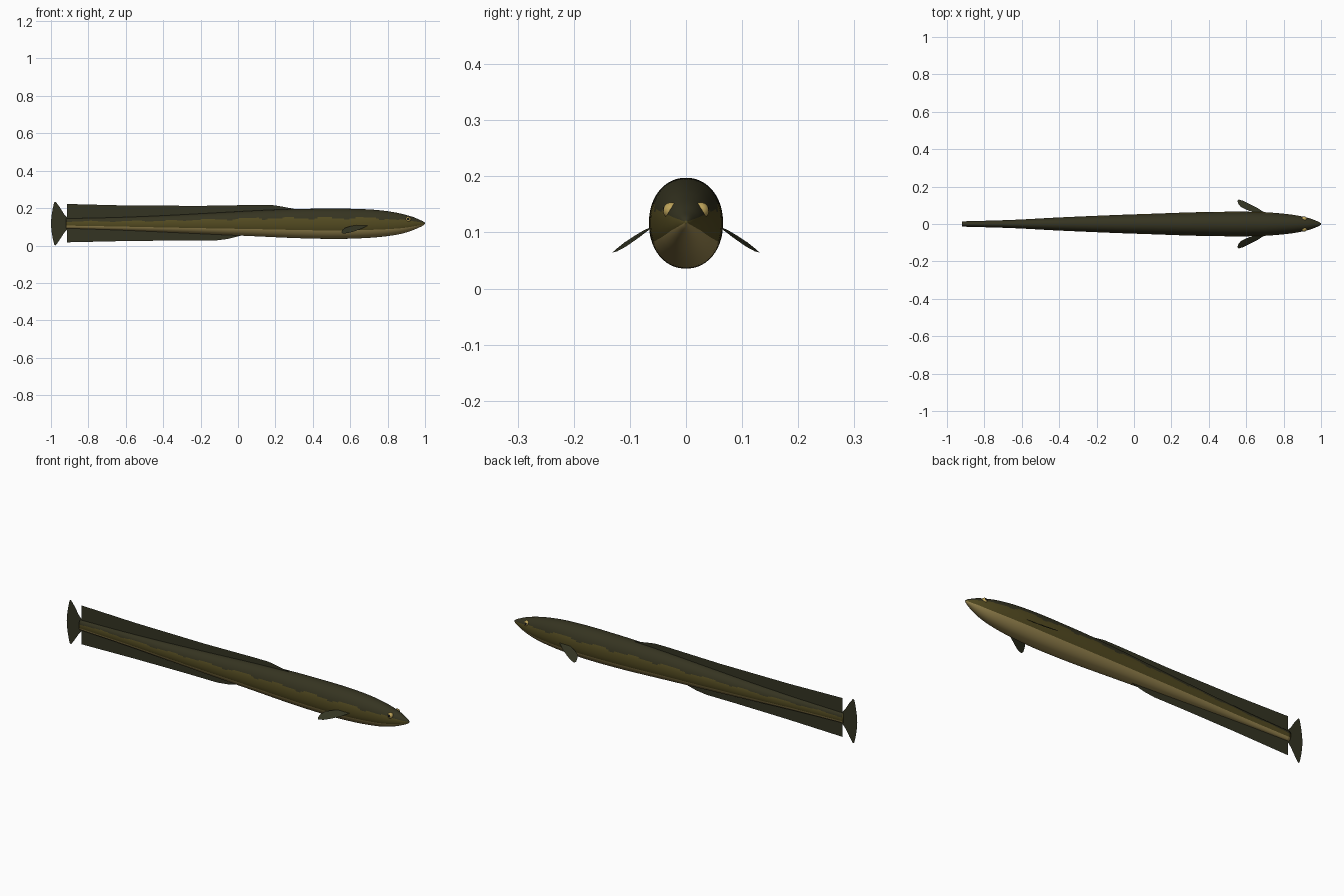
import bpy, bmesh, math
from mathutils import Vector

if "Cube" in bpy.data.objects:
    bpy.data.objects.remove(bpy.data.objects["Cube"])


def material(name, rgb):
    m = bpy.data.materials.new(name)
    m.diffuse_color = (*rgb, 1)
    m.use_nodes = True
    m.node_tree.nodes["Principled BSDF"].inputs["Base Color"].default_value = m.diffuse_color
    return m


BACK = material("dark olive back", (0.036, 0.034, 0.015))
FLANK = material("brown olive flank", (0.086, 0.069, 0.015))
BELLY = material("tan belly", (0.32, 0.24, 0.08))
FIN = material("dark fin", (0.033, 0.034, 0.016))
GOLD = material("gold eye", (0.50, 0.36, 0.10))
BLACK = material("black pupil", (0.006, 0.006, 0.006))


def finish(bm, name, mats, smooth=True):
    me = bpy.data.meshes.new(name)
    bm.normal_update()
    bm.to_mesh(me)
    bm.free()
    for m in mats:
        me.materials.append(m)
    for p in me.polygons:
        p.use_smooth = smooth
    ob = bpy.data.objects.new(name, me)
    bpy.context.collection.objects.link(ob)
    return ob


# Body stations: x, half width, bottom z, top z
STATIONS = [
    (-0.92, .014, .092, .144), (-0.65, .022, .083, .150), (-0.4, .035, .072, .160),
    (-0.1, .048, .058, .176), (0.1, .055, .049, .187), (0.3, .062, .040, .195),
    (0.45, .065, .036, .197), (0.58, .066, .036, .197), (0.7, .063, .041, .193),
    (0.78, .057, .048, .186), (0.85, .049, .058, .175), (0.9, .040, .070, .163),
    (0.94, .030, .084, .151), (0.97, .019, .097, .138), (0.99, .010, .107, .129),
    (1.0, .003, .115, .121)]


def section(x):
    """Smoothly interpolated half width, bottom and top at x."""
    n = len(STATIONS)
    i = next((k for k in range(n - 1) if x <= STATIONS[k + 1][0]), n - 2)

    def slope(k, c):
        a, b = STATIONS[max(k - 1, 0)], STATIONS[min(k + 1, n - 1)]
        return (b[c] - a[c]) / (b[0] - a[0])
    p, q = STATIONS[i], STATIONS[i + 1]
    h = q[0] - p[0]
    t = (x - p[0]) / h
    return [(2*t**3 - 3*t*t + 1) * p[c] + (t**3 - 2*t*t + t) * h * slope(i, c)
            + (3*t*t - 2*t**3) * q[c] + (t**3 - t*t) * h * slope(i + 1, c) for c in (1, 2, 3)]


# Body: lofted rings, countershaded by height with a wavy edge
SEG = 72
xs = [-0.92 + 1.72 * i / 110 for i in range(111)] + [0.8 + 0.2 * math.sin(math.pi / 2 * i / 24) for i in range(1, 25)]
bm = bmesh.new()
rings = []
for x in xs:
    w, b, t = section(x)
    ring = []
    for k in range(SEG):
        a = 2 * math.pi * k / SEG
        c, s = math.cos(a), math.sin(a)
        e = 0.95
        ring.append(bm.verts.new((x, w * math.copysign(abs(c) ** e, c),
                                  (b + t) / 2 + (t - b) / 2 * math.copysign(abs(s) ** e, s))))
    rings.append(ring)
for r0, r1 in zip(rings, rings[1:]):
    for k in range(SEG):
        j = (k + 1) % SEG
        bm.faces.new((r0[k], r0[j], r1[j], r1[k]))
bm.faces.new(rings[0])
bm.faces.new(rings[-1])
bmesh.ops.recalc_face_normals(bm, faces=bm.faces)
for f in bm.faces:
    c = f.calc_center_median()
    w, b, t = section(c.x)
    h = (c.z - (b + t) / 2) / ((t - b) / 2)
    wave = 0.07 * math.sin(c.x * 30) + 0.03 * math.sin(c.x * 71 + 1)
    f.material_index = 0 if h > 0.38 + wave else (2 if h < -0.45 else 1)
finish(bm, "body", [BACK, FLANK, BELLY])


# Thin upright fins
def strip(name, edge, side):
    """Fin strip between an outer edge and the inside of the body."""
    bm = bmesh.new()
    prev = None
    n = 60
    x0, x1 = edge[0][0], edge[-1][0]
    for i in range(n + 1):
        x = x0 + (x1 - x0) * i / n
        for p, q in zip(edge, edge[1:]):
            if x <= q[0] + 1e-6:
                z = p[1] + (q[1] - p[1]) * (x - p[0]) / (q[0] - p[0])
                break
        w, b, t = section(x)
        root = t - 0.006 if side > 0 else b + 0.006
        pair = (bm.verts.new((x, 0, root)), bm.verts.new((x, 0, z)))
        if prev:
            bm.faces.new((prev[0], pair[0], pair[1], prev[1]))
        prev = pair
    finish(bm, name, [FIN], False)


strip("dorsal_fin", [(-.914, .222), (-.6, .214), (-.2, .212), (.1, .217), (.18, .217),
                     (.23, .209), (.31, .194)], 1)
strip("anal_fin", [(-.914, .017), (-.6, .024), (-.3, .027), (-.12, .027), (-.06, .034),
                   (.02, .054)], -1)

# Fan-shaped tail fin
outline = [(-.905, .142), (-.93, .168), (-.955, .208), (-.975, .234), (-.983, .23), (-.992, .19),
           (-.998, .15), (-1, .117), (-.998, .085), (-.992, .045), (-.983, .006), (-.975, 0),
           (-.955, .028), (-.93, .067), (-.905, .094)]
bm = bmesh.new()
hub = bm.verts.new((-.905, 0, .118))
vs = [bm.verts.new((x, 0, z)) for x, z in outline]
for a, b in zip(vs, vs[1:]):
    bm.faces.new((hub, a, b))
finish(bm, "tail_fin", [FIN], False)

# Pectoral fins: slim swept-back leaves, (x, distance out along the blade, twist)
LEAF = [(.70, -.006, 0), (.66, .024, -.004), (.62, .048, -.006), (.585, .068, -.005),
        (.56, .077, -.002), (.553, .070, 0), (.557, .052, .003), (.57, .032, .004),
        (.60, .014, .004), (.64, -.004, .002)]
for side, name in ((1, "left_pectoral_fin"), (-1, "right_pectoral_fin")):
    bm = bmesh.new()
    rim = [bm.verts.new((x, side * (.065 + .857 * d), .106 - .515 * d + z)) for x, d, z in LEAF]
    mid = bm.verts.new((.61, side * .0925, .0895))
    for i in range(len(rim)):
        tri = (mid, rim[i], rim[(i + 1) % len(rim)])
        bm.faces.new(tri if side > 0 else tri[::-1])
    finish(bm, name, [FIN], True)

# Eyes: gold balls with a black pupil facing outward
for side, name in ((1, "left_eye"), (-1, "right_eye")):
    bm = bmesh.new()
    bmesh.ops.create_icosphere(bm, subdivisions=4, radius=.0145)
    look = Vector((-.05, side, .2)).normalized()
    for f in bm.faces:
        f.material_index = 1 if f.calc_center_median().normalized().dot(look) > .88 else 0
    bmesh.ops.translate(bm, verts=bm.verts, vec=(.91, side * .0265, .139))
    finish(bm, name, [GOLD, BLACK])
